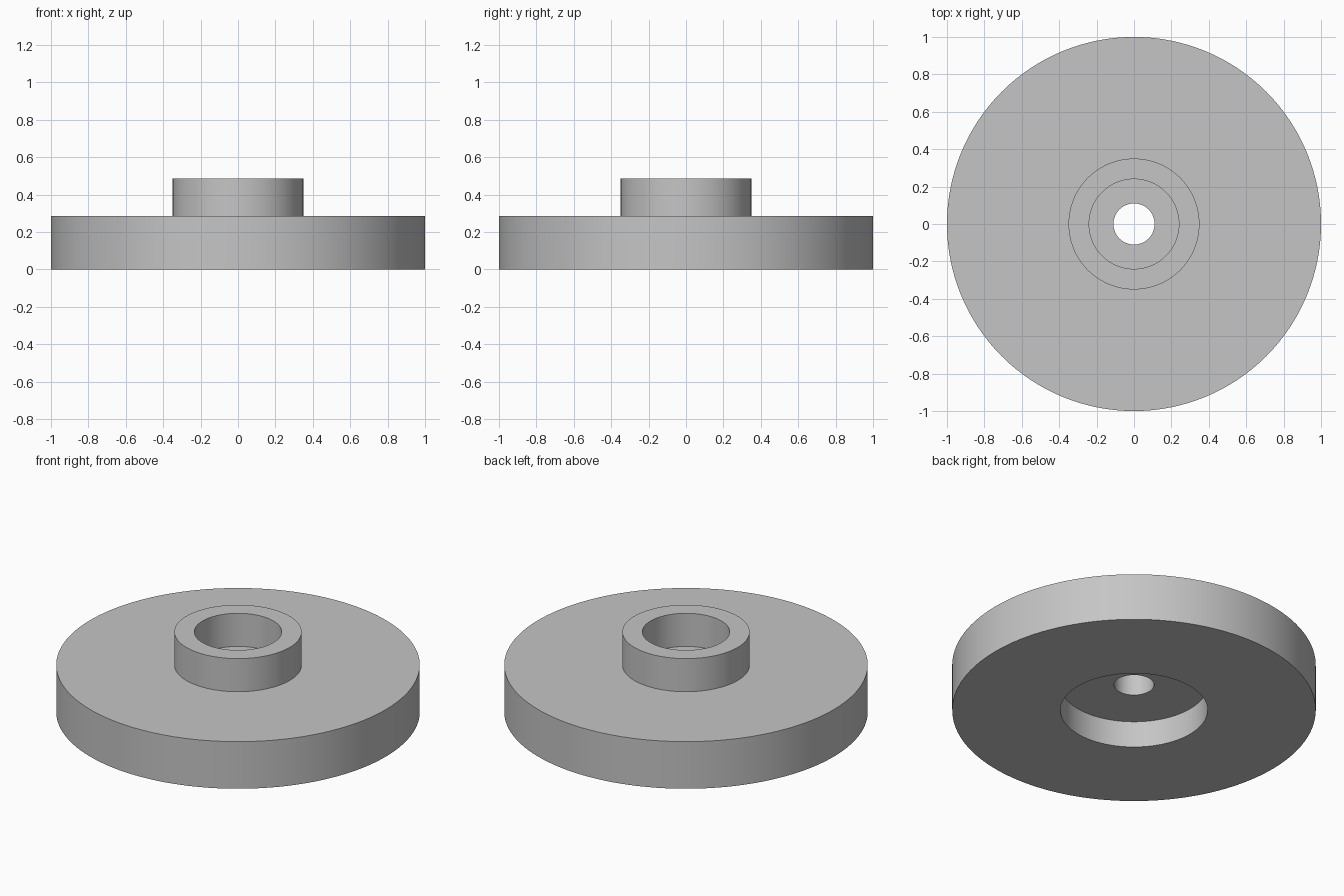
import bpy, bmesh, math

cube = bpy.data.objects.get("Cube")
if cube:
    bpy.data.objects.remove(cube, do_unlink=True)

SEGMENTS = 128

# Main dimensions
DISC_R, DISC_TOP = 1.0, 0.286
HUB_R, HUB_TOP = 0.35, 0.487
BORE_R, HOLE_R = 0.24, 0.11
RECESS_R, RECESS_TOP = 0.405, 0.16

# Plain grey material
grey = bpy.data.materials.new("plain_grey")
colour = (0.56, 0.56, 0.56, 1.0)
grey.use_nodes = True
grey.diffuse_color = colour
grey.node_tree.nodes["Principled BSDF"].inputs["Base Color"].default_value = colour

# Closed cross-section: disc, raised hub, bore, through hole and underside recess
profile = [
    (RECESS_R, 0), (DISC_R, 0), (DISC_R, DISC_TOP), (HUB_R, DISC_TOP),
    (HUB_R, HUB_TOP), (BORE_R, HUB_TOP), (BORE_R, DISC_TOP),
    (HOLE_R, DISC_TOP), (HOLE_R, RECESS_TOP), (RECESS_R, RECESS_TOP),
]

# Revolve the section around the vertical axis
bm = bmesh.new()
verts = [bm.verts.new((r, 0, z)) for r, z in profile]
edges = [bm.edges.new((v, verts[(i + 1) % len(verts)])) for i, v in enumerate(verts)]
bmesh.ops.spin(bm, geom=verts + edges, cent=(0, 0, 0), axis=(0, 0, 1),
               angle=math.tau, steps=SEGMENTS, use_merge=False)
bmesh.ops.remove_doubles(bm, verts=bm.verts[:], dist=0.0001)
bmesh.ops.recalc_face_normals(bm, faces=bm.faces[:])

mesh = bpy.data.meshes.new("flanged_hub")
bm.to_mesh(mesh)
bm.free()
mesh.materials.append(grey)
hub = bpy.data.objects.new("flanged_hub", mesh)
bpy.context.collection.objects.link(hub)

# Smooth round walls with crisp rims
bpy.ops.object.select_all(action="DESELECT")
hub.select_set(True)
bpy.context.view_layer.objects.active = hub
bpy.ops.object.shade_smooth_by_angle(angle=math.radians(30))
